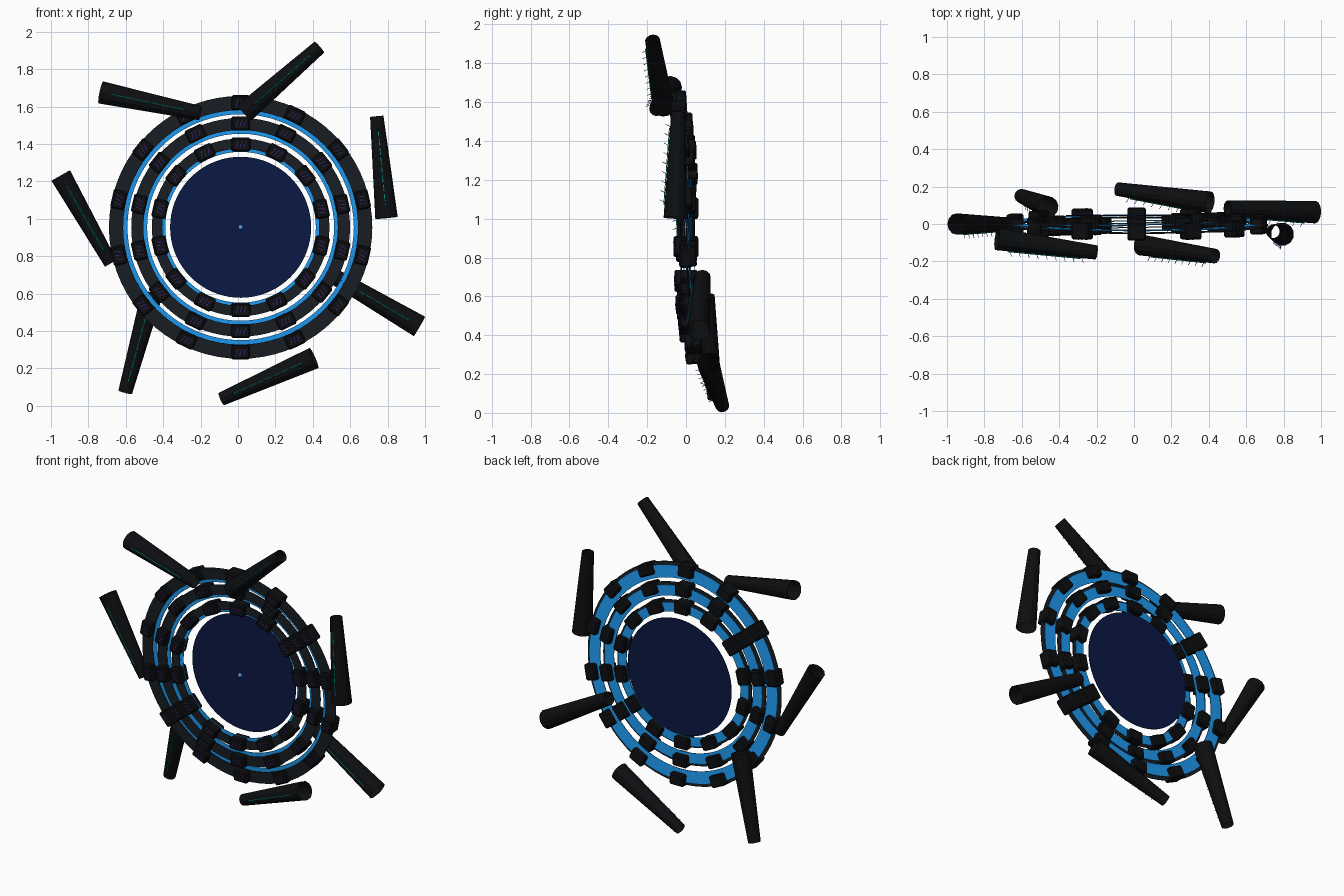
import bpy, bmesh, math
from mathutils import Matrix, Vector, Euler

if "Cube" in bpy.data.objects:
    bpy.data.objects.remove(bpy.data.objects["Cube"])

CENTRE = Vector((0.014, 0, 0.955))


def mat(name, rgb):
    m = bpy.data.materials.new(name)
    m.diffuse_color = (*rgb, 1)
    m.use_nodes = True
    m.node_tree.nodes["Principled BSDF"].inputs["Base Color"].default_value = m.diffuse_color
    return m


BLACK = mat("black_casing", (0.004, 0.0045, 0.0055))
DARK = mat("dark_ring", (0.010, 0.013, 0.017))
BLUE = mat("blue_ring", (0.013, 0.33, 0.90))
NAVY = mat("navy_disc", (0.003, 0.009, 0.058))
TEAL = mat("teal_light", (0.0, 0.30, 0.24))
PURPLE = mat("purple_light", (0.05, 0.02, 0.20))
GLOW = mat("pale_blue", (0.10, 0.35, 0.90))


def finish(name, bm, material, matrix=None, smooth=False):
    bmesh.ops.recalc_face_normals(bm, faces=bm.faces)
    me = bpy.data.meshes.new(name)
    bm.to_mesh(me)
    bm.free()
    me.materials.append(material)
    ob = bpy.data.objects.new(name, me)
    bpy.context.collection.objects.link(ob)
    if matrix:
        ob.matrix_world = matrix
    if smooth:
        for p in me.polygons:
            p.use_smooth = True
    return ob


def annulus(name, r0, r1, y0, y1, material, matrix, n=72):
    bm = bmesh.new()
    loops = []
    for i in range(n):
        a = 2 * math.pi * i / n
        loops.append([bm.verts.new((r * math.cos(a), y, r * math.sin(a)))
                      for r, y in ((r0, y0), (r1, y0), (r1, y1), (r0, y1))])
    for i in range(n):
        a, b = loops[i], loops[(i + 1) % n]
        for k in range(4):
            bm.faces.new((a[k], a[(k + 1) % 4], b[(k + 1) % 4], b[k]))
    finish(name, bm, material, matrix)


def add_box(bm, matrix, size):
    bmesh.ops.create_cube(bm, size=1, matrix=matrix @ Matrix.Diagonal((*size, 1)))


def add_rod(bm, a, b, r):
    d = b - a
    m = Matrix.Translation((a + b) / 2) @ d.to_track_quat('Z', 'Y').to_matrix().to_4x4()
    bmesh.ops.create_cone(bm, cap_ends=True, segments=4, radius1=r, radius2=r,
                          depth=d.length, matrix=m)


# Three slightly tilted rings: dark front plate, blue back plate, clamp blocks
# name, dark radii, blue radii, block radius, tilt about x and z
RINGS = [("outer", (0.628, 0.704), (0.605, 0.685), 0.668, (3.6, 0)),
         ("middle", (0.520, 0.585), (0.500, 0.568), 0.555, (1.2, 1.0)),
         ("inner", (0.420, 0.475), (0.403, 0.462), 0.442, (0.0, 2.5))]
BLOCKS = 14
for name, dark, blue, rb, (tx, tz) in RINGS:
    M = Matrix.Translation(CENTRE) @ Euler((math.radians(tx), 0, math.radians(tz))).to_matrix().to_4x4()
    annulus(name + "_ring_front", *dark, -0.009, -0.005, DARK, M)
    annulus(name + "_ring_back", *blue, 0.004, 0.008, BLUE, M)
    blocks, marks = bmesh.new(), bmesh.new()
    for i in range(BLOCKS):
        R = Matrix.Rotation(2 * math.pi * i / BLOCKS, 4, 'Y') @ Matrix.Translation((0, 0, rb))
        add_box(blocks, R, (0.10, 0.088, 0.074))
        for k in (-1, 0, 1):
            add_box(marks, R @ Matrix.Translation((0.02 * k, -0.044, 0))
                    @ Matrix.Rotation(0.3, 4, 'Y'), (0.004, 0.004, 0.036))
    ob = finish(name + "_ring_blocks", blocks, BLACK, M)
    bev = ob.modifiers.new("bevel", 'BEVEL')
    bev.width, bev.segments = 0.008, 1
    finish(name + "_block_marks", marks, PURPLE, M)

# Centre disc (set back behind the rings) and pale bead
bm = bmesh.new()
bmesh.ops.create_cone(bm, cap_ends=True, segments=72, radius1=0.377, radius2=0.377, depth=0.004,
                      matrix=Matrix.Rotation(math.pi / 2, 4, 'X'))
finish("centre_disc", bm, NAVY, Matrix.Translation(CENTRE + Vector((0, 0.045, 0))))
bm = bmesh.new()
bmesh.ops.create_uvsphere(bm, u_segments=16, v_segments=10, radius=0.013)
finish("centre_bead", bm, GLOW, Matrix.Translation(CENTRE), True)

# Floating tapered open tubes: start, radius, end, radius
TUBES = [((0.035, -0.112, 1.568), 0.056, (0.435, -0.172, 1.918), 0.039),
         ((0.742, -0.04, 1.548), 0.037, (0.794, -0.055, 1.005), 0.062),
         ((0.50, 0.085, 0.70), 0.042, (0.97, 0.063, 0.425), 0.060),
         ((-0.09, 0.187, 0.036), 0.036, (0.406, 0.115, 0.256), 0.059),
         ((-0.46, 0.09, 0.60), 0.058, (-0.603, 0.15, 0.073), 0.038),
         ((-0.68, 0.0, 0.762), 0.036, (-0.948, 0.0, 1.232), 0.057),
         ((-0.202, -0.152, 1.565), 0.038, (-0.733, -0.08, 1.676), 0.060)]
for i, (p, r0, q, r1) in enumerate(TUBES, 1):
    p, q = Vector(p), Vector(q)
    d = q - p
    axis = d.normalized()
    M = Matrix.Translation((p + q) / 2) @ d.to_track_quat('Z', 'Y').to_matrix().to_4x4()
    bm = bmesh.new()
    bmesh.ops.create_cone(bm, cap_ends=False, segments=12, radius1=r0, radius2=r1,
                          depth=d.length, matrix=M)
    finish(f"tube_{i}", bm, BLACK)

    # Light strip and short bristles along the front of each tube
    out = Vector((0, -1, 0))
    out = (out - axis * out.dot(axis)).normalized()

    def surface(t, lift=0.0):
        return p.lerp(q, t) + out * (r0 + (r1 - r0) * t + lift)

    strip, spikes = bmesh.new(), bmesh.new()
    add_rod(strip, surface(0.15, 0.002), surface(0.88, 0.002), 0.003)
    for k in range(9):
        t = 0.14 + 0.09 * k
        add_rod(spikes, surface(t, -0.004), surface(t, 0.024) - axis * 0.014, 0.0014)
    finish(f"tube_{i}_light_strip", strip, TEAL)
    finish(f"tube_{i}_bristles", spikes, PURPLE)
